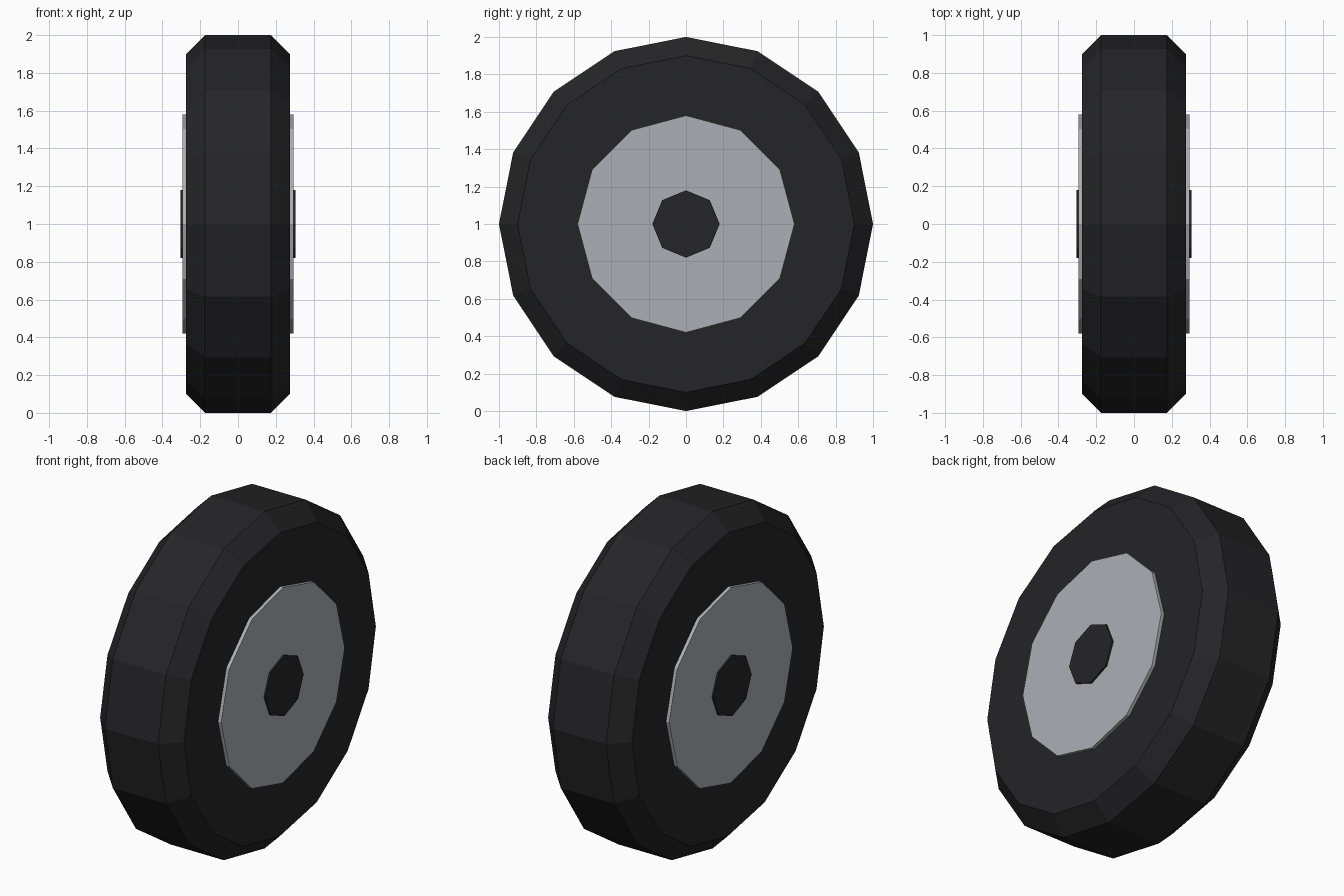
import bpy, bmesh
from math import sin, cos, tau

if "Cube" in bpy.data.objects:
    bpy.data.objects.remove(bpy.data.objects["Cube"])


def material(name, color):
    m = bpy.data.materials.new(name)
    m.diffuse_color = (*color, 1)
    m.use_nodes = True
    m.node_tree.nodes["Principled BSDF"].inputs["Base Color"].default_value = m.diffuse_color
    return m


def spun_part(name, profile, sides, mat):
    """Closed flat-faced solid: (x, radius) profile turned about the wheel axle."""
    bm = bmesh.new()
    rings = [[bm.verts.new((x, r * cos(tau * i / sides), r * sin(tau * i / sides)))
              for i in range(sides)] for x, r in profile]
    for a, b in zip(rings, rings[1:]):
        for i in range(sides):
            j = (i + 1) % sides
            bm.faces.new((a[i], a[j], b[j], b[i]))
    bm.faces.new(rings[0])
    bm.faces.new(rings[-1])
    bmesh.ops.recalc_face_normals(bm, faces=bm.faces)
    mesh = bpy.data.meshes.new(name)
    bm.to_mesh(mesh)
    bm.free()
    mesh.materials.append(mat)
    ob = bpy.data.objects.new(name, mesh)
    ob.location.z = 1
    bpy.context.collection.objects.link(ob)
    return ob


rubber = material("rubber", (0.018, 0.018, 0.02))
metal = material("metal", (0.42, 0.43, 0.47))

# Tyre with chamfered shoulders
spun_part("tyre", [(-0.275, 0.9), (-0.175, 1), (0.175, 1), (0.275, 0.9)], 16, rubber)
# Rim disc showing on both sides
spun_part("rim", [(-0.295, 0.58), (0.295, 0.58)], 12, metal)
# Hub cap through the centre
spun_part("hub", [(-0.305, 0.18), (0.305, 0.18)], 8, rubber)
